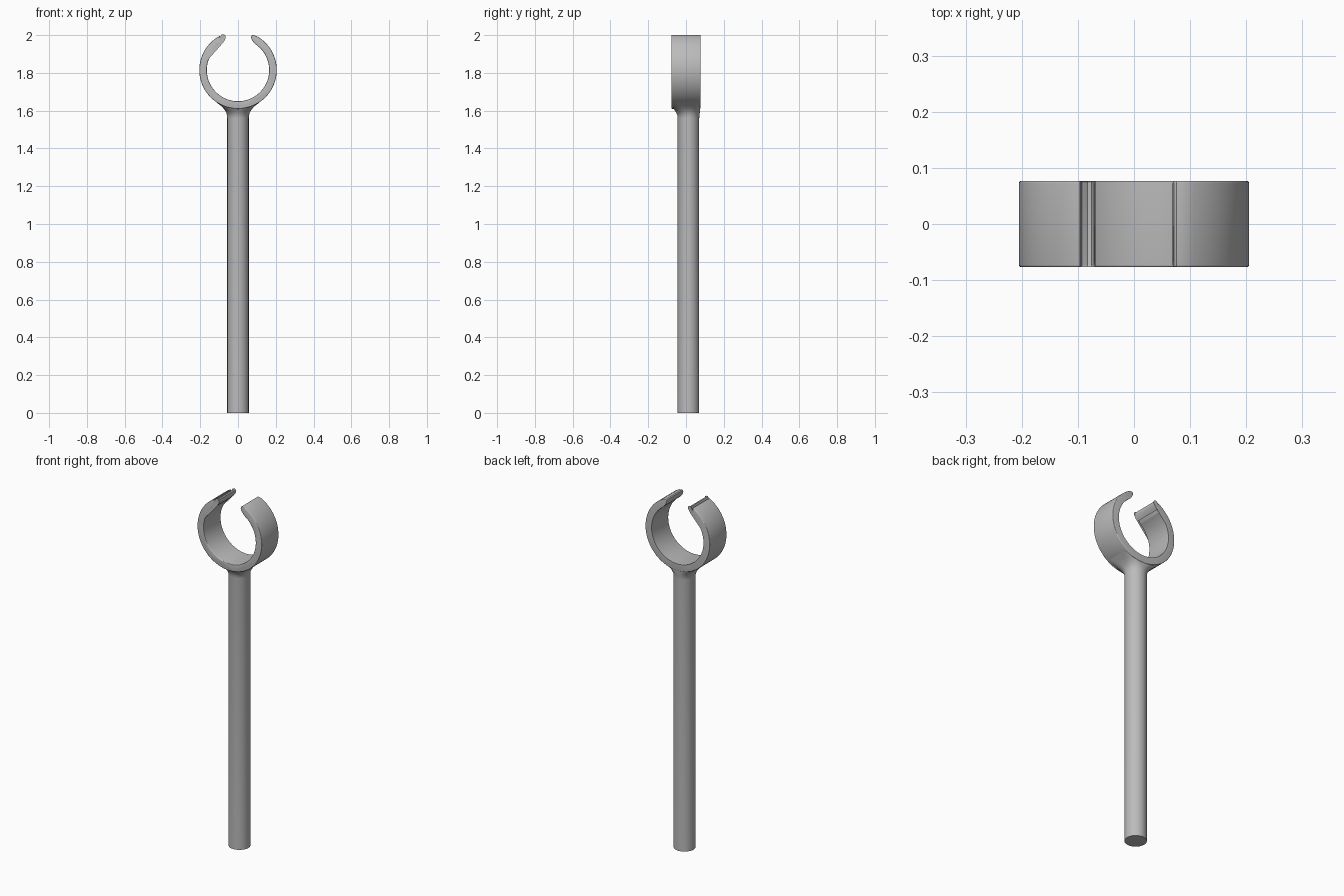
import bpy, bmesh
from math import sin, cos, pi, radians, copysign

cube = bpy.data.objects.get("Cube")
if cube:
    bpy.data.objects.remove(cube)

grey = bpy.data.materials.new("plain grey")
grey.use_nodes = True
COLOUR = (0.5, 0.5, 0.5, 1)
grey.diffuse_color = COLOUR
grey.node_tree.nodes["Principled BSDF"].inputs["Base Color"].default_value = COLOUR

CENTRE_Z, R_OUT, R_IN = 1.815, 0.205, 0.165
HALF_DEPTH = 0.077
STEM_R, STEM_Y = 0.057, 0.013


def finish(bm, name):
    bmesh.ops.recalc_face_normals(bm, faces=bm.faces[:])
    mesh = bpy.data.meshes.new(name)
    bm.to_mesh(mesh)
    bm.free()
    obj = bpy.data.objects.new(name, mesh)
    bpy.context.collection.objects.link(obj)
    mesh.materials.append(grey)
    bpy.ops.object.select_all(action='DESELECT')
    obj.select_set(True)
    bpy.context.view_layer.objects.active = obj
    bpy.ops.object.shade_smooth_by_angle(angle=radians(35))


def arc(radius, start, end, steps):
    """Points on the ring, with the angle measured from straight up."""
    angles = [radians(start + (end - start) * i / steps) for i in range(steps + 1)]
    return [(radius * sin(a), CENTRE_Z + radius * cos(a)) for a in angles]


# Open clip ring: outer arc, rounded tips and inner arc, extruded in depth
tip = [(0.083, 1.999), (0.076, 2.0), (0.071, 1.996), (0.069, 1.988),
       (0.072, 1.978), (0.08, 1.965), (0.09, 1.954)]
mirrored_tip = [(-x, z) for x, z in reversed(tip)]
profile = (arc(R_OUT, 28, 332, 96) + mirrored_tip
           + arc(R_IN, 322, 38, 96) + tip[::-1])
bm = bmesh.new()
front = bm.faces.new([bm.verts.new((x, -HALF_DEPTH, z)) for x, z in profile])
extruded = bmesh.ops.extrude_face_region(bm, geom=[front], use_keep_orig=True)
for v in extruded["geom"]:
    if isinstance(v, bmesh.types.BMVert):
        v.co.y = HALF_DEPTH


# Round the front rim all round, and the back rim on its outer side only
def is_rounded(edge):
    if abs(edge.verts[0].co.y - edge.verts[1].co.y) > 0.01:
        return False
    mid = (edge.verts[0].co + edge.verts[1].co) / 2
    return mid.y < 0 or (mid.x ** 2 + (mid.z - CENTRE_Z) ** 2) ** 0.5 > 0.175


bmesh.ops.bevel(bm, geom=[e for e in bm.edges if is_rounded(e)], offset=0.009,
                segments=4, profile=0.5, affect='EDGES', clamp_overlap=True)
finish(bm, "clip_ring")


# Stem with a flared neck blending into the underside of the ring
# Each section: height, half width, front y, back y, squareness exponent
round_back = STEM_Y + STEM_R
sections = [(0, STEM_R, STEM_Y - STEM_R, round_back, 2),
            (1.56, STEM_R, STEM_Y - STEM_R, round_back, 2),
            (1.575, 0.058, -0.046, 0.071, 2.1),
            (1.59, 0.062, -0.052, 0.073, 2.4),
            (1.602, 0.069, -0.060, 0.074, 2.9),
            (1.612, 0.077, -0.067, 0.075, 3.6),
            (1.625, 0.090, -0.073, 0.076, 5),
            (1.636, 0.104, -0.075, 0.076, 8),
            (1.645, 0.114, -0.075, 0.076, 10)]
SIDES = 64
bm = bmesh.new()
rings = []
for z, half_x, y0, y1, power in sections:
    ring = []
    for i in range(SIDES):
        c, s = cos(2 * pi * i / SIDES), sin(2 * pi * i / SIDES)
        x = half_x * copysign(abs(c) ** (2 / power), c)
        y = (y0 + y1) / 2 + (y1 - y0) / 2 * copysign(abs(s) ** (2 / power), s)
        ring.append(bm.verts.new((x, y, z)))
    rings.append(ring)
for low, high in zip(rings, rings[1:]):
    for i in range(SIDES):
        j = (i + 1) % SIDES
        bm.faces.new((low[i], low[j], high[j], high[i]))
bm.faces.new(rings[0])
bm.faces.new(rings[-1])
finish(bm, "stem")
